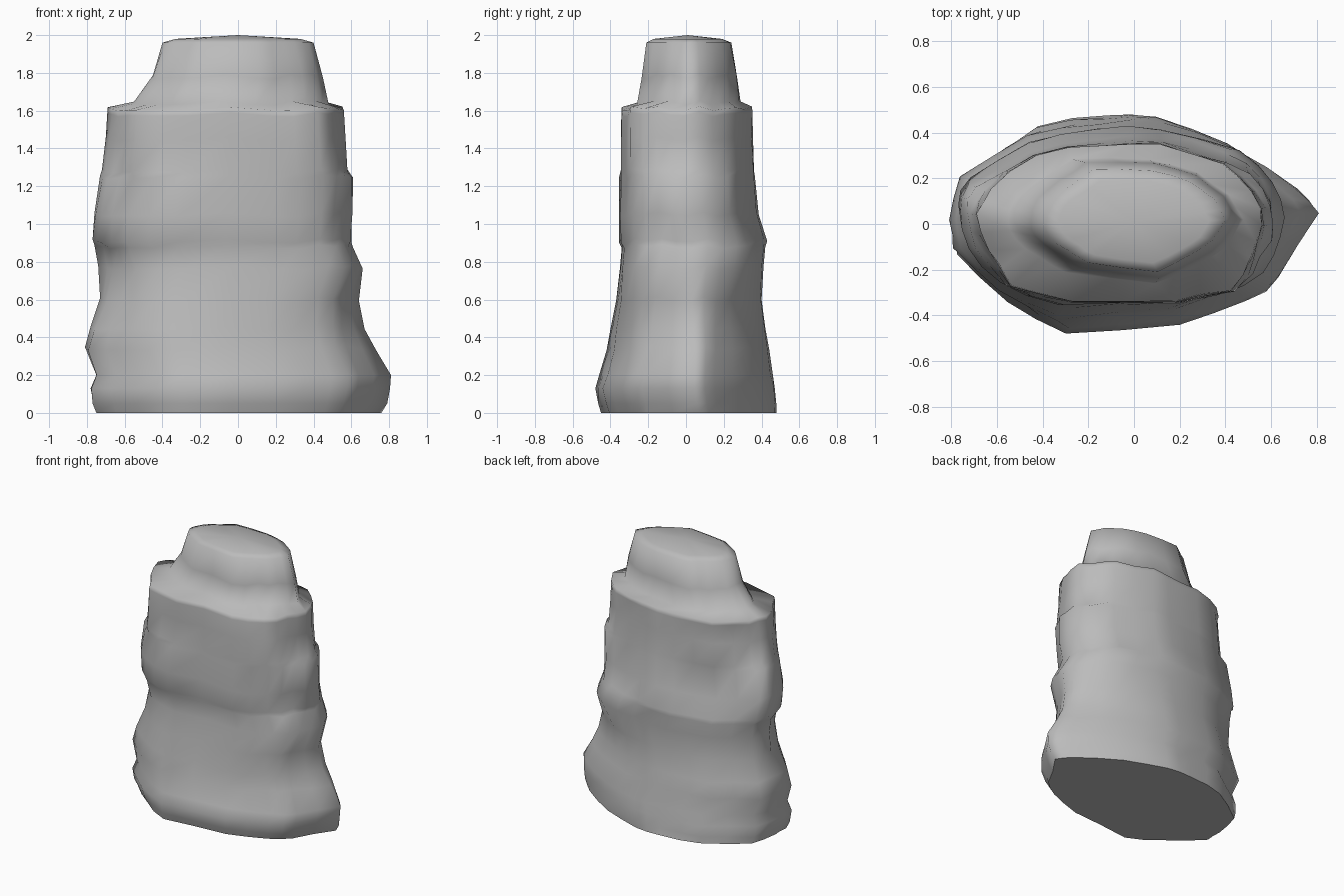
import bpy, random

random.seed(4)

# plan outlines, counter-clockwise from the right tip: foot, slabs and cap
FOOT = [(0.81, 0.05), (0.72, 0.16), (0.42, 0.35), (0.10, 0.48), (-0.12, 0.48),
        (-0.44, 0.43), (-0.74, 0.22), (-0.79, 0.0), (-0.81, -0.13), (-0.57, -0.34),
        (-0.31, -0.48), (0.20, -0.44), (0.50, -0.34), (0.64, -0.23)]
SLAB = [(0.60, 0.0), (0.55, 0.15), (0.41, 0.27), (0.12, 0.355), (-0.15, 0.36),
        (-0.45, 0.30), (-0.69, 0.16), (-0.74, 0.05), (-0.68, -0.11), (-0.57, -0.26),
        (-0.30, -0.345), (0.20, -0.34), (0.44, -0.28), (0.56, -0.15)]
CAP = [(0.40, 0.02), (0.35, 0.11), (0.24, 0.19), (0.08, 0.24), (-0.18, 0.24),
       (-0.28, 0.17), (-0.36, 0.10), (-0.40, 0.01), (-0.37, -0.05), (-0.29, -0.12),
       (-0.20, -0.17), (0.10, -0.21), (0.25, -0.14), (0.34, -0.07)]

# rings: height, x min, x max, y min, y max, strata band
RINGS = [
    (0.00, -0.75, 0.76, -0.45, 0.48, 0),
    (0.05, -0.77, 0.79, -0.465, 0.478, 0),
    (0.13, -0.78, 0.805, -0.48, 0.47, 0),
    (0.20, -0.75, 0.81, -0.46, 0.46, 0),
    (0.34, -0.81, 0.73, -0.42, 0.44, 0),
    (0.45, -0.78, 0.67, -0.40, 0.42, 0),
    (0.60, -0.73, 0.64, -0.37, 0.40, 0),
    (0.77, -0.74, 0.66, -0.35, 0.41, 0),
    (0.88, -0.76, 0.61, -0.34, 0.42, 0),
    (0.91, -0.77, 0.60, -0.355, 0.43, 1),
    (1.05, -0.76, 0.605, -0.355, 0.385, 1),
    (1.25, -0.73, 0.61, -0.355, 0.365, 1),
    (1.28, -0.72, 0.58, -0.345, 0.36, 2),
    (1.45, -0.70, 0.57, -0.345, 0.355, 2),
    (1.58, -0.692, 0.562, -0.342, 0.352, 2),
    (1.61, -0.69, 0.56, -0.34, 0.35, 2),
    (1.64, -0.55, 0.48, -0.26, 0.29, 3),
    (1.78, -0.45, 0.45, -0.235, 0.27, 3),
    (1.96, -0.40, 0.40, -0.21, 0.24, 3),
    (1.98, -0.33, 0.33, -0.17, 0.19, 3),
]


def halve(outline):
    """add a slightly bulged midpoint on every side"""
    out = []
    for i, (x, y) in enumerate(outline):
        x2, y2 = outline[(i + 1) % len(outline)]
        out += [(x, y), ((x + x2) * 0.505, (y + y2) * 0.505)]
    return out


FOOT, SLAB, CAP = halve(FOOT), halve(SLAB), halve(CAP)
N = len(FOOT)

# each strata band has its own vertical ribs
AMOUNT = [0.03, 0.06, 0.05, 0.03]
ribs = [[1 - a * random.random() for _ in range(N)] for a in AMOUNT]
lift = [random.uniform(-0.012, 0.012) for _ in range(N)]


def fit(values, low, high):
    a, b = min(values), max(values)
    return [low + (v - a) * (high - low) / (b - a) for v in values]


def section(z, band):
    """foot outline blending into the slabs, then the cap"""
    if band == 3:
        return CAP
    t = min(max((z - 0.25) / 0.55, 0), 1)
    return [(a[0] + (b[0] - a[0]) * t, a[1] + (b[1] - a[1]) * t)
            for a, b in zip(FOOT, SLAB)]


verts, faces = [], []
for z, x0, x1, y0, y1, band in RINGS:
    plan = section(z, band)
    k = [r * (1 + random.uniform(-0.01, 0.01)) for r in ribs[band]]
    xs = fit([p[0] * s for p, s in zip(plan, k)], x0, x1)
    ys = fit([p[1] * s for p, s in zip(plan, k)], y0, y1)
    for i in range(N):
        dz = lift[i] if 0.3 < z < 1.9 else 0
        verts.append((xs[i], ys[i], z + dz))

# side walls, summit fan and flat underside
for r in range(len(RINGS) - 1):
    for i in range(N):
        j = (i + 1) % N
        faces.append((r * N + i, r * N + j, (r + 1) * N + j, (r + 1) * N + i))
last = (len(RINGS) - 1) * N
verts.append((0, 0.01, 2.0))
faces += [(last + i, last + (i + 1) % N, len(verts) - 1) for i in range(N)]
faces.append(tuple(reversed(range(N))))

mesh = bpy.data.meshes.new("rock")
mesh.from_pydata(verts, [], faces)
for p in mesh.polygons:
    p.use_smooth = True
mesh.polygons[len(faces) - 1].use_smooth = False
mesh.update()

stone = bpy.data.materials.new("grey stone")
stone.diffuse_color = (0.5, 0.5, 0.5, 1)
mesh.materials.append(stone)
rock = bpy.data.objects.new("rock", mesh)
bpy.context.collection.objects.link(rock)
